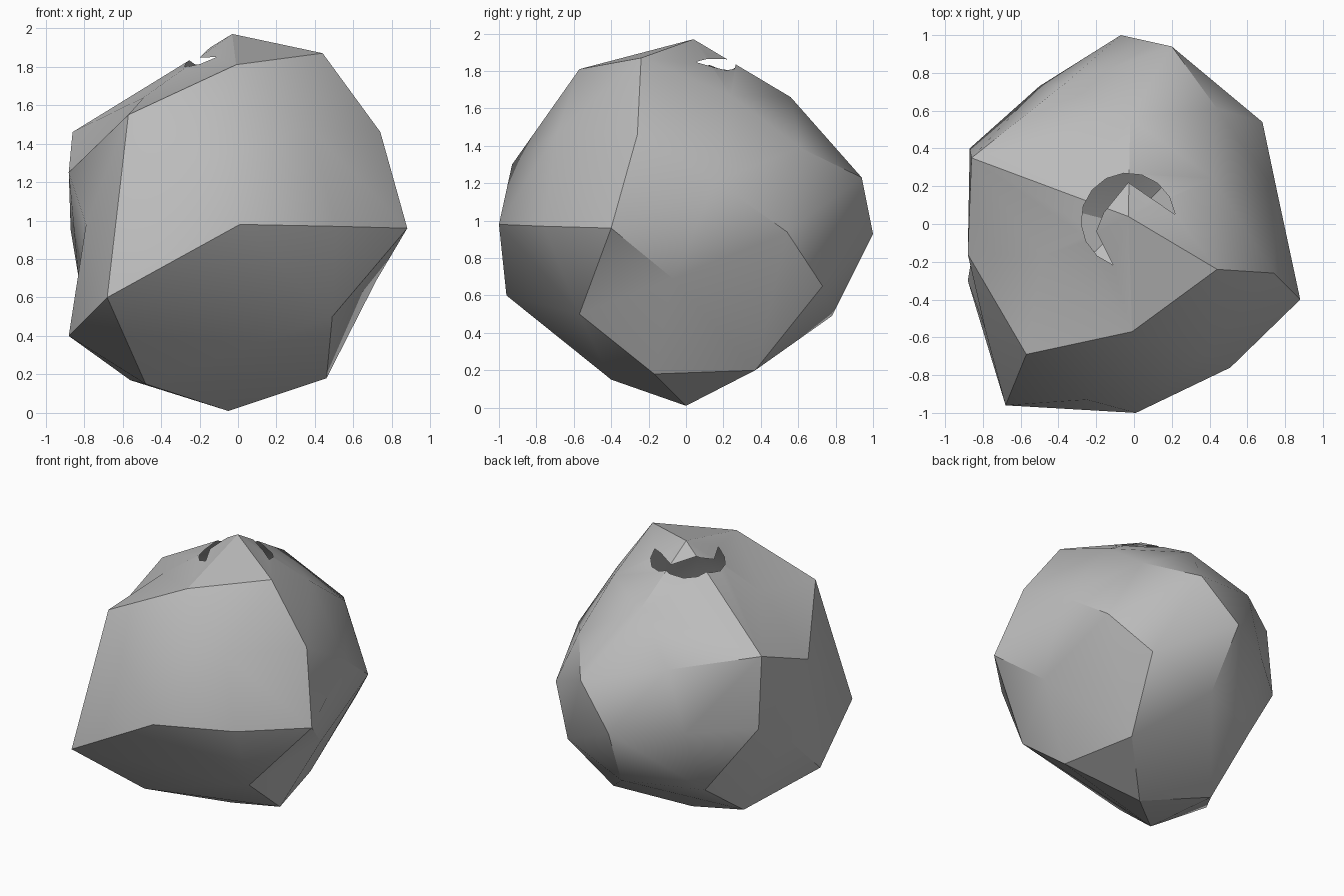
import bpy
import bmesh
import math
from mathutils import Vector

CENTRE = Vector((0, 0, 0.98))

default_cube = bpy.data.objects.get("Cube")
if default_cube:
    bpy.data.objects.remove(default_cube, do_unlink=True)


def make_material(name, colour):
    material = bpy.data.materials.new(name)
    material.use_nodes = True
    material.diffuse_color = colour
    shader = material.node_tree.nodes["Principled BSDF"]
    shader.inputs["Base Color"].default_value = colour
    shader.inputs["Roughness"].default_value = 0.8
    return material


def make_object(name, bm):
    mesh = bpy.data.meshes.new(name)
    bm.to_mesh(mesh)
    bm.free()
    created = bpy.data.objects.new(name, mesh)
    bpy.context.collection.objects.link(created)
    return created


def ballooned(corner):
    """Push a corner towards a sphere, so that hollows join the hull too."""
    offset = corner - CENTRE
    return CENTRE + offset.normalized() * offset.length ** 0.3


def stone_from_corners(corners):
    """Skin the ballooned corners, then let them settle into place."""
    bm = bmesh.new()
    settled = {}
    for corner in corners:
        vert = bm.verts.new(ballooned(corner))
        settled[vert] = corner
    bmesh.ops.convex_hull(bm, input=list(bm.verts), use_existing_faces=False)
    for vert in list(bm.verts):
        if vert.link_faces:
            vert.co = settled[vert]
        else:
            bm.verts.remove(vert)
    bmesh.ops.recalc_face_normals(bm, faces=list(bm.faces))
    return bm


# Corners of the stone, in bands from the bottom up
base = [(-.05, 0, .01), (-.48, -.4, .15), (-.56, .13, .17),
        (.46, -.17, .18), (.33, .37, .2)]
lower_band = [(-.88, -.3, .4), (-.54, .55, .47), (-.02, .78, .49),
              (.49, -.57, .5), (-.68, -.96, .6), (.45, .73, .65),
              (.72, -.07, .69), (-.83, 0, .71)]
girdle = [(-.07, 1, .93), (.68, .54, .94), (-.5, .73, .94),
          (-.87, .4, .95), (.88, -.4, .96), (.51, -.76, .97),
          (.01, -1, .98), (-.79, -.55, .98)]
upper_band = [(.76, .16, 1.21), (.2, .94, 1.23), (-.88, -.16, 1.25),
              (-.25, -.93, 1.3), (-.37, .74, 1.38), (.44, .61, 1.39)]
shoulder = [(.74, -.26, 1.46), (-.86, .35, 1.46), (.38, -.69, 1.47),
            (-.57, -.69, 1.55), (-.49, -.17, 1.64), (-.02, .56, 1.66),
            (.42, .24, 1.67)]
crown = [(-.01, -.57, 1.81), (.44, -.24, 1.87), (-.03, .04, 1.97)]

bands = base + lower_band + girdle + upper_band + shoulder + crown
stone = make_object("stone", stone_from_corners([Vector(c) for c in bands]))
stone.data.materials.append(make_material("stone grey", (.5, .5, .5, 1)))

# Crescent cutter: a round outer arc and an angular inner edge
FLOOR, CEILING, RADIUS, STEPS = 1.0, 2.2, 0.25, 11
outline = []
for step in range(STEPS + 1):
    angle = math.radians(7 + 244 * step / STEPS)
    outline.append((-.03 + RADIUS * math.cos(angle),
                    .02 + RADIUS * math.sin(angle)))
outline += [(-.2, -.04), (-.16, .06), (-.03, .22), (.1, .13)]

cutter_bm = bmesh.new()
ring = [cutter_bm.verts.new((x, y, FLOOR)) for x, y in outline]
floor_face = cutter_bm.faces.new(ring)
extruded = bmesh.ops.extrude_face_region(cutter_bm, geom=[floor_face])
for item in extruded["geom"]:
    if isinstance(item, bmesh.types.BMVert):
        item.co.z = CEILING
bmesh.ops.recalc_face_normals(cutter_bm, faces=list(cutter_bm.faces))
cutter = make_object("crescent_cutter", cutter_bm)
cutter.hide_render = True

# Cut the crescent opening through the crown
bpy.ops.object.select_all(action="DESELECT")
bpy.context.view_layer.objects.active = stone
stone.select_set(True)
cut = stone.modifiers.new("crescent opening", "BOOLEAN")
cut.operation = "DIFFERENCE"
cut.solver = "EXACT"
cut.object = cutter
bpy.ops.object.modifier_apply(modifier=cut.name)
bpy.data.objects.remove(cutter, do_unlink=True)

# Remove the walls and floor of the cut, leaving an open shell
shell = bmesh.new()
shell.from_mesh(stone.data)
inner = [v for v in shell.verts
         if abs(v.co.z - FLOOR) < .001 and v.co.xy.length < .4]
bmesh.ops.delete(shell, geom=inner, context="VERTS")
shell.to_mesh(stone.data)
shell.free()

# Soft facets with crisp ridges
bpy.ops.object.shade_smooth_by_angle(angle=math.radians(30))
